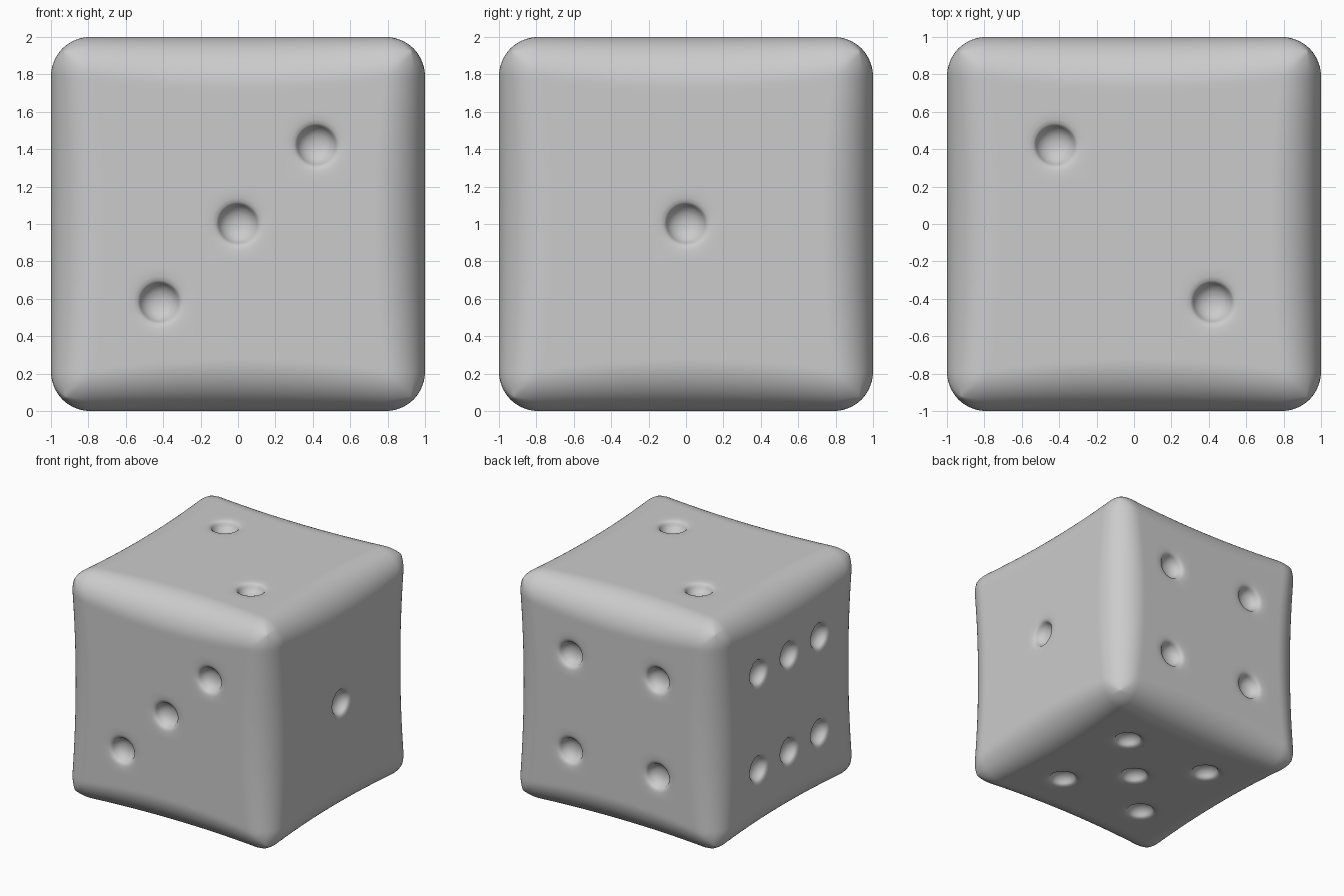
import bpy, bmesh, math
from mathutils import Vector

if "Cube" in bpy.data.objects:
    bpy.data.objects.remove(bpy.data.objects["Cube"])

N = 100              # cells along each side
STEP = 2 / N
P = 0.42             # pip spacing

# pip cross-section: (radius, depth) for each ring of vertices around a pip
PROFILE = [(0, .085), (.03, .083), (.06, .074), (.085, .056), (.1, .034),
           (.107, .018), (.118, .008), (.14, .003), (.165, .001)]

X, Y, Z = Vector((1, 0, 0)), Vector((0, 1, 0)), Vector((0, 0, 1))
CORNERS = [(-P, -P), (P, -P), (-P, P), (P, P)]
# each face: horizontal axis, vertical axis, pip centres
FACES = [
    (X, Z, [(-P, -P), (0, 0), (P, P)]),             # front, three
    (Y, Z, [(0, 0)]),                               # right, one
    (-X, Z, CORNERS),                               # back, four
    (-Y, Z, CORNERS + [(0, P), (0, -P)]),           # left, six
    (X, Y, [(-P, P), (P, -P)]),                     # top, two
    (X, -Y, CORNERS + [(0, 0)]),                    # bottom, five
]


def round_box(p):
    """Round the cube; edges are softer at their middle than at the corners."""
    t = min(abs(c) for c in p)
    r = 0.175 + 0.10 * (1 - t * t)
    inner = Vector([max(r - 1, min(1 - r, c)) for c in p])
    return inner + (p - inner).normalized() * r


def dent(u, v, pips):
    """Turn the square rings around a pip into circles and return the depth."""
    for cu, cv in pips:
        du, dv = u - cu, v - cv
        m = max(abs(du), abs(dv))
        k = round(m / STEP)
        if k == 0:
            return u, v, PROFILE[0][1]
        if k < 10:
            # even angular spacing around the ring
            if abs(du) >= abs(dv):
                a = math.pi / 4 * dv / du + (math.pi if du < 0 else 0)
            else:
                a = math.pi / 2 - math.pi / 4 * du / dv + (math.pi if dv < 0 else 0)
            rad, depth = PROFILE[k] if k < 9 else (m, 0)
            ru, rv = rad * math.cos(a), rad * math.sin(a)
            if k == 9:
                ru, rv = (ru + du) / 2, (rv + dv) / 2
            return cu + ru, cv + rv, depth
    return u, v, 0


# die body with pips on all six faces
bm = bmesh.new()
for ua, va, pips in FACES:
    na = ua.cross(va)
    new = bmesh.ops.create_grid(bm, x_segments=N, y_segments=N, size=1)["verts"]
    for vert in new:
        u, v, depth = dent(vert.co.x, vert.co.y, pips)
        q = round_box(Vector((u, v, 1)))
        vert.co = ua * q.x + va * q.y + na * (q.z - depth) + Z
bmesh.ops.remove_doubles(bm, verts=bm.verts, dist=0.0005)
bmesh.ops.recalc_face_normals(bm, faces=bm.faces)
for f in bm.faces:
    f.smooth = True
mesh = bpy.data.meshes.new("die")
bm.to_mesh(mesh)
bm.free()
bpy.context.collection.objects.link(bpy.data.objects.new("die", mesh))
